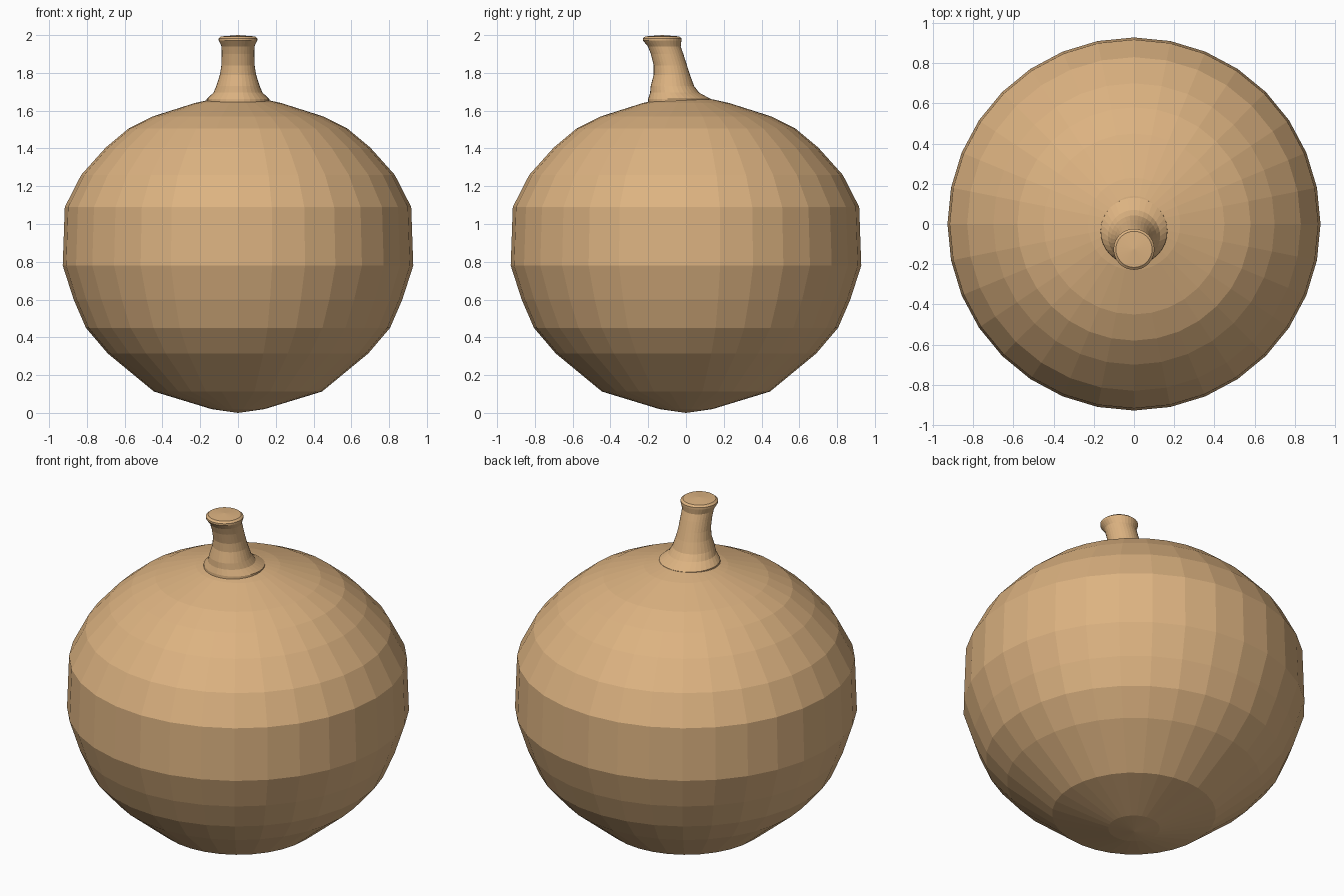
import bpy, bmesh, math

if "Cube" in bpy.data.objects:
    bpy.data.objects.remove(bpy.data.objects["Cube"])

SIDES = 32


def material(name, colour):
    mat = bpy.data.materials.new(name)
    mat.diffuse_color = colour
    mat.use_nodes = True
    mat.node_tree.nodes["Principled BSDF"].inputs["Base Color"].default_value = mat.diffuse_color
    return mat


def stacked_rings(name, rings, bottom, top, mat):
    """Skin circular rings (radius, y, z); bottom and top are (y, z) poles."""
    bm = bmesh.new()
    loops = []
    for r, y, z in rings:
        loops.append([bm.verts.new((r * math.cos(2 * math.pi * i / SIDES),
                                    y + r * math.sin(2 * math.pi * i / SIDES), z))
                      for i in range(SIDES)])
    low = bm.verts.new((0, *bottom))
    high = bm.verts.new((0, *top))
    for i in range(SIDES):
        j = (i + 1) % SIDES
        bm.faces.new((low, loops[0][j], loops[0][i]))
        bm.faces.new((high, loops[-1][i], loops[-1][j]))
        for a, b in zip(loops, loops[1:]):
            bm.faces.new((a[i], a[j], b[j], b[i]))
    bmesh.ops.recalc_face_normals(bm, faces=bm.faces)
    mesh = bpy.data.meshes.new(name)
    bm.to_mesh(mesh)
    bm.free()
    mesh.materials.append(mat)
    obj = bpy.data.objects.new(name, mesh)
    bpy.context.collection.objects.link(obj)
    return obj


tan = material("tan", (0.72, 0.45, 0.22, 1))

# Round faceted body
body_profile = [(0.14, 0.02), (0.445, 0.113), (0.69, 0.315), (0.805, 0.45),
                (0.87, 0.60), (0.928, 0.78), (0.917, 1.09), (0.83, 1.26),
                (0.70, 1.405), (0.58, 1.505), (0.45, 1.57), (0.23, 1.64),
                (0.14, 1.66)]
stacked_rings("body", [(r, 0, z) for r, z in body_profile],
              (0, 0.0), (0, 1.67), tan)

# Stem leaning to the front, with a flared domed tip
stem_rings = [(0.168, -0.035, 1.63), (0.166, -0.035, 1.662), (0.13, -0.06, 1.695),
              (0.115, -0.072, 1.73), (0.096, -0.075, 1.79), (0.088, -0.083, 1.84),
              (0.086, -0.10, 1.90), (0.087, -0.115, 1.94), (0.102, -0.126, 1.972),
              (0.102, -0.126, 1.983), (0.09, -0.126, 1.993)]
stacked_rings("stem", stem_rings, (-0.035, 1.63), (-0.126, 2.0), tan)
